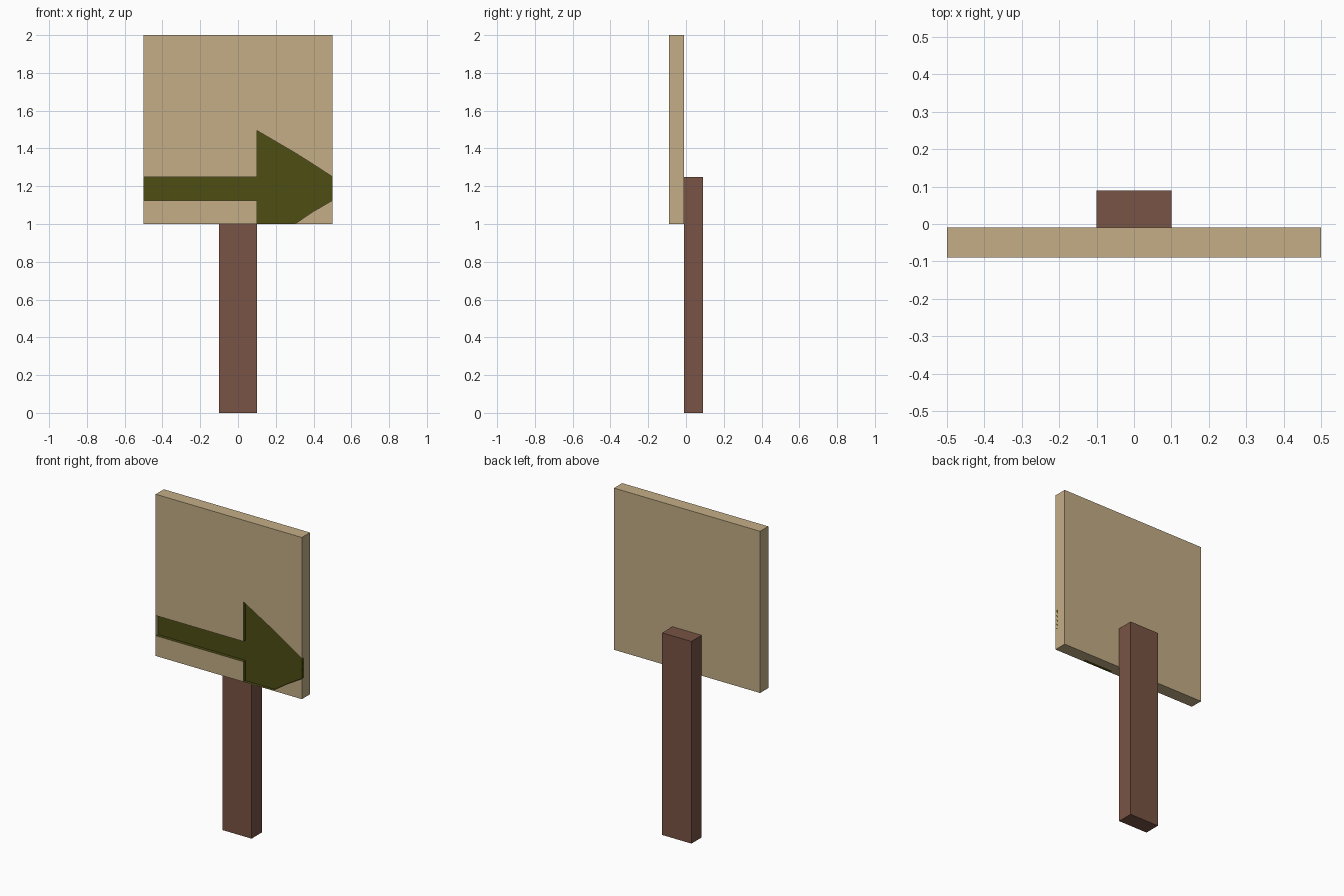
import bpy, bmesh
from mathutils import Vector

if "Cube" in bpy.data.objects:
    bpy.data.objects.remove(bpy.data.objects["Cube"])


def material(name, rgb):
    m = bpy.data.materials.new(name)
    m.diffuse_color = (*rgb, 1)
    m.use_nodes = True
    m.node_tree.nodes["Principled BSDF"].inputs["Base Color"].default_value = m.diffuse_color
    return m


def add_object(name, bm, mats):
    me = bpy.data.meshes.new(name)
    bm.to_mesh(me)
    bm.free()
    for m in mats:
        me.materials.append(m)
    ob = bpy.data.objects.new(name, me)
    bpy.context.collection.objects.link(ob)
    return ob


brown = material("post_wood", (0.19, 0.087, 0.058))
tan = material("board_wood", (0.55, 0.42, 0.24))
olive = material("arrow_paint", (0.075, 0.075, 0.007))

# Post: plain square-cut timber behind the board
bm = bmesh.new()
bmesh.ops.create_cube(bm, size=1)
bmesh.ops.scale(bm, vec=(0.2, 0.1, 1.25), verts=bm.verts)
bmesh.ops.translate(bm, vec=(0, 0.04, 0.625), verts=bm.verts)
add_object("post", bm, [brown])

# Board: front face split around the arrow outline (x, z)
FRONT, THICK, RECESS = -0.09, 0.08, 0.02
outline = [(-0.5, 1.125), (0.1, 1.125), (0.1, 1.0), (0.3, 1.0), (0.4, 1.067),
           (0.5, 1.125), (0.5, 1.25), (0.4, 1.315), (0.3, 1.378), (0.1, 1.495),
           (0.1, 1.25), (-0.5, 1.25)]
bm = bmesh.new()
at = lambda x, z: bm.verts.new((x, FRONT, z))
p = [at(x, z) for x, z in outline]
arrow = bm.faces.new(p)
bm.faces.new([at(-0.5, 1), p[2], p[1], p[0]])
bm.faces.new([p[3], at(0.5, 1), p[5], p[4]])
bm.faces.new(p[11:5:-1] + [at(0.5, 2), at(-0.5, 2)])

# Give the board its thickness: rim walls and back
rim = [e for e in bm.edges if e.is_boundary]
ext = bmesh.ops.extrude_edge_only(bm, edges=rim)["geom"]
bmesh.ops.translate(bm, vec=(0, THICK, 0),
                    verts=[g for g in ext if isinstance(g, bmesh.types.BMVert)])
bmesh.ops.contextual_create(bm, geom=[g for g in ext if isinstance(g, bmesh.types.BMEdge)])
bmesh.ops.recalc_face_normals(bm, faces=bm.faces)

# Sink the arrow into the board, painting its floor and walls
floor = [bm.verts.new(v.co + Vector((0, RECESS, 0))) for v in p]
bm.faces.remove(arrow)
n = len(p)
painted = [bm.faces.new(floor)]
painted += [bm.faces.new((p[i], p[(i + 1) % n], floor[(i + 1) % n], floor[i])) for i in range(n)]
for f in painted:
    f.material_index = 1
add_object("sign_board", bm, [tan, olive])
